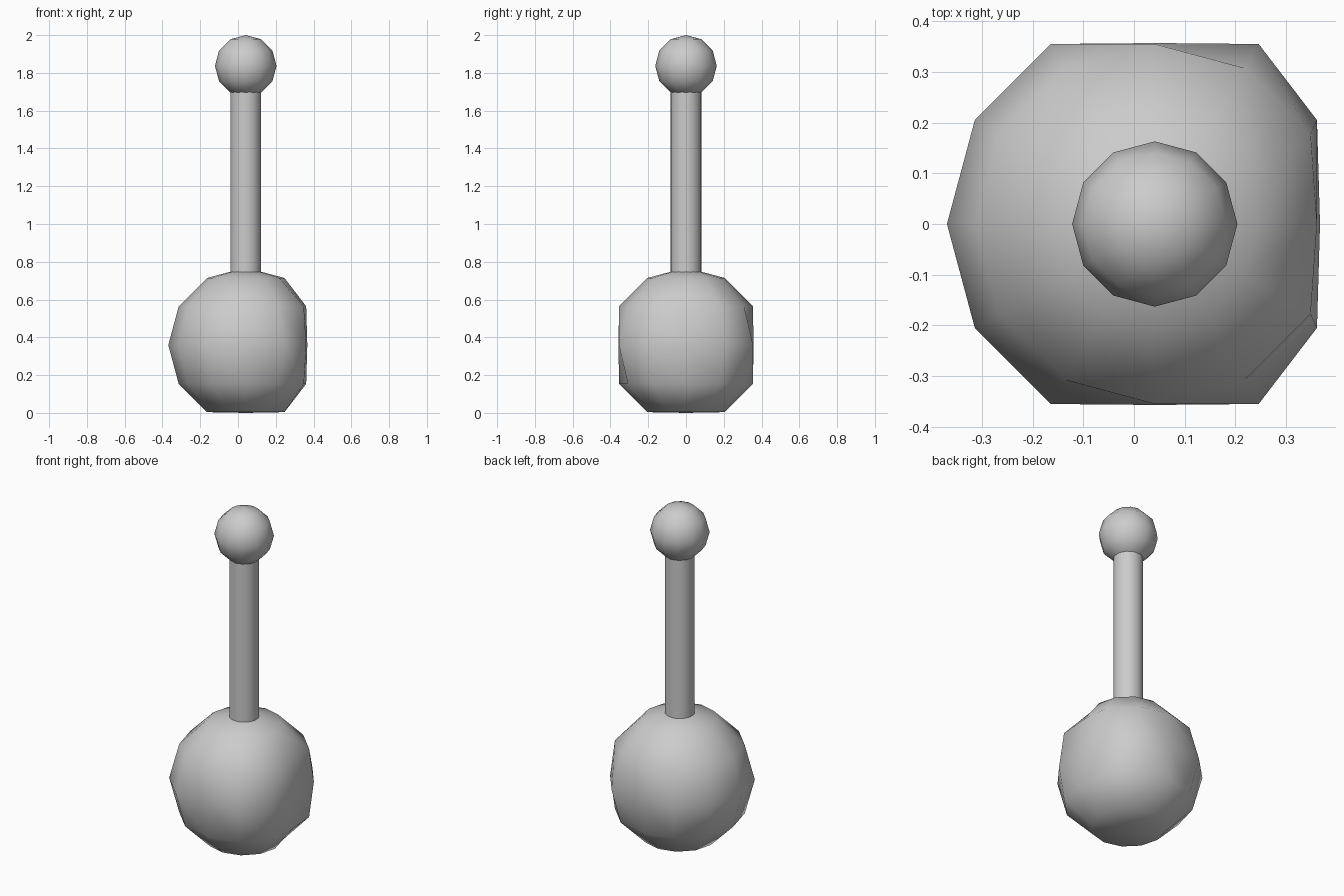
import bpy
from mathutils import Vector

if "Cube" in bpy.data.objects:
    bpy.data.objects.remove(bpy.data.objects["Cube"])

AXIS_X = 0.041  # common axis of all parts


def ball(name, radius, z):
    bpy.ops.mesh.primitive_uv_sphere_add(segments=12, ring_count=6, radius=radius,
                                         location=(AXIS_X, 0, z))
    obj = bpy.context.object
    obj.name = name
    bpy.ops.object.shade_smooth()
    return obj


# Big weighted ball, pressed flat on the bottom, both y sides and the +x side
R = 0.41
base = ball("base_ball", R, 0.359)
for v in base.data.vertices:
    co = v.co
    if co.z < -0.95 * R:
        co.z = -0.359
    if abs(co.y) > 0.95 * R:
        co.y = 0.357 if co.y > 0 else -0.357
    if co.x > 0.95 * R:
        co.x = 0.326
    elif co.x > 0.8 * R:
        co.x = 0.32

# Slim handle, its ends sunk into the balls
bottom, top = 0.72, 1.699
bpy.ops.mesh.primitive_cylinder_add(vertices=32, radius=0.081, depth=top - bottom,
                                    location=(AXIS_X, 0, (bottom + top) / 2))
handle = bpy.context.object
handle.name = "handle"
bpy.ops.object.shade_smooth_by_angle()

# Small ball on top
ball("top_knob", 0.163, 1.837)
